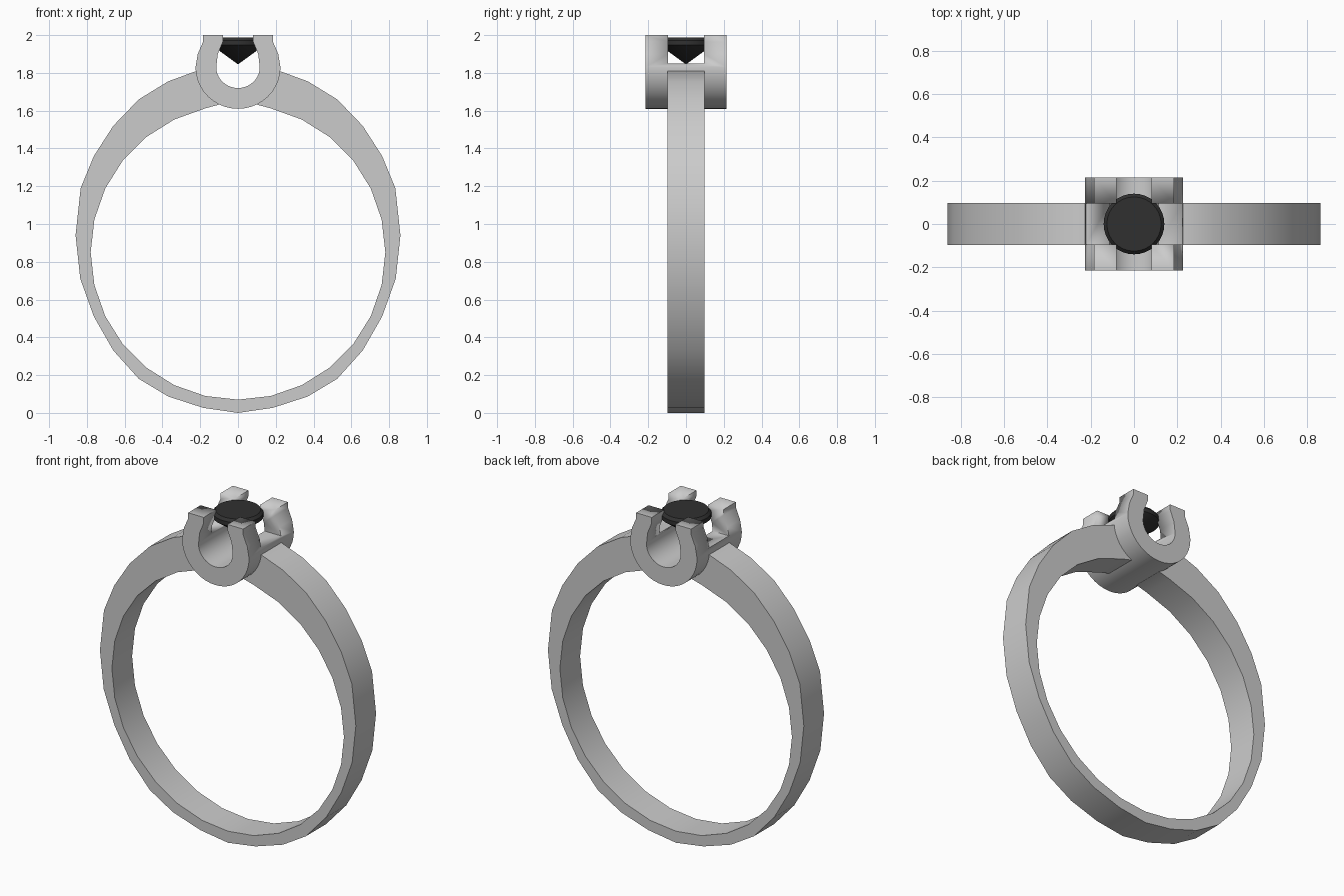
import bpy, bmesh
from math import sin, cos, pi, radians

if "Cube" in bpy.data.objects:
    bpy.data.objects.remove(bpy.data.objects["Cube"])


def finish(name, bm, angle=35):
    bmesh.ops.remove_doubles(bm, verts=bm.verts, dist=1e-4)
    bmesh.ops.recalc_face_normals(bm, faces=bm.faces)
    me = bpy.data.meshes.new(name)
    bm.to_mesh(me)
    bm.free()
    ob = bpy.data.objects.new(name, me)
    bpy.context.collection.objects.link(ob)
    bpy.ops.object.select_all(action='DESELECT')
    ob.select_set(True)
    bpy.context.view_layer.objects.active = ob
    bpy.ops.object.shade_smooth_by_angle(angle=radians(angle))
    return ob


def mirrored(half):
    # half profile from x = 0 outward; returns full symmetric list
    return half + [(-x, z) for x, z in reversed(half)]


def strip_prism(name, outer, inner, w, closed):
    # solid between two paired outlines, extruded along y by +-w
    bm = bmesh.new()
    secs = [[bm.verts.new((p[0], y, p[1])) for p, y in ((o, -w), (o, w), (i, w), (i, -w))]
            for o, i in zip(outer, inner)]
    n = len(secs)
    for k in range(n if closed else n - 1):
        a, b = secs[k], secs[(k + 1) % n]
        for j in range(4):
            bm.faces.new((a[j], a[(j + 1) % 4], b[(j + 1) % 4], b[j]))
    if not closed:
        bm.faces.new(secs[0])
        bm.faces.new(secs[-1])
    return finish(name, bm)


# Band: round bore, outside thickening toward the top, ends tucked in the setting
outer = [(0, 0), (.185, .027), (.37, .087), (.525, .18), (.66, .33), (.763, .51),
         (.835, .71), (.86, .94), (.833, 1.19), (.763, 1.36), (.66, 1.52),
         (.525, 1.66), (.37, 1.755), (.22, 1.81), (.17, 1.80), (.12, 1.705), (.001, 1.665)]
inner = [(.78 * sin(k * pi / 14), .85 - .78 * cos(k * pi / 14)) for k in range(13)]
inner += [(.174, 1.612), (.1, 1.632), (.06, 1.636), (.001, 1.64)]
outer_full = outer + [(-x, z) for x, z in reversed(outer[1:])]
inner_full = inner + [(-x, z) for x, z in reversed(inner[1:])]
strip_prism("band", outer_full, inner_full, .097, True)

# Setting: horseshoe profile
arc = [i * pi / 20 for i in range(11)]
u_out = [(.185, 2), (.185, 1.965), (.213, 1.90)] + [(.225 * cos(a), 1.83 - .22 * sin(a)) for a in arc]
u_in = [(.08, 2), (.08, 1.965), (.107, 1.90)] + [(.115 * cos(a), 1.83 - .11 * sin(a)) for a in arc]
mir = lambda pts: pts + [(-x, z) for x, z in reversed(pts[:-1])]
setting = strip_prism("setting", mir(u_out), mir(u_in), .215, False)

# Slot that splits the horseshoe into four prongs
bm = bmesh.new()
bmesh.ops.create_cube(bm, size=1)
bmesh.ops.scale(bm, vec=(1, .19, .4), verts=bm.verts)
bmesh.ops.translate(bm, vec=(0, 0, 2.05), verts=bm.verts)
cutter = finish("slot_cutter", bm)
cutter.hide_render = True
mod = setting.modifiers.new("slot", 'BOOLEAN')
mod.operation = 'DIFFERENCE'
mod.solver = 'EXACT'
mod.object = cutter
bpy.context.view_layer.objects.active = setting
bpy.ops.object.modifier_apply(modifier="slot")
bpy.data.objects.remove(cutter)

# Gem: lathed table, girdle and pointed pavilion
bm = bmesh.new()
N = 32
rings = [[bm.verts.new((r * cos(2 * pi * k / N), r * sin(2 * pi * k / N), z)) for k in range(N)]
         for r, z in ((.125, 1.988), (.14, 1.972), (.14, 1.947))]
tip = bm.verts.new((0, 0, 1.845))
bm.faces.new(rings[0])
for k in range(N):
    j = (k + 1) % N
    for a, b in zip(rings, rings[1:]):
        bm.faces.new((a[k], a[j], b[j], b[k]))
    bm.faces.new((rings[2][k], rings[2][j], tip))
gem = finish("gem", bm)
mat = bpy.data.materials.new("dark_gem")
mat.diffuse_color = (.03, .03, .03, 1)
mat.use_nodes = True
mat.node_tree.nodes["Principled BSDF"].inputs["Base Color"].default_value = mat.diffuse_color
gem.data.materials.append(mat)
